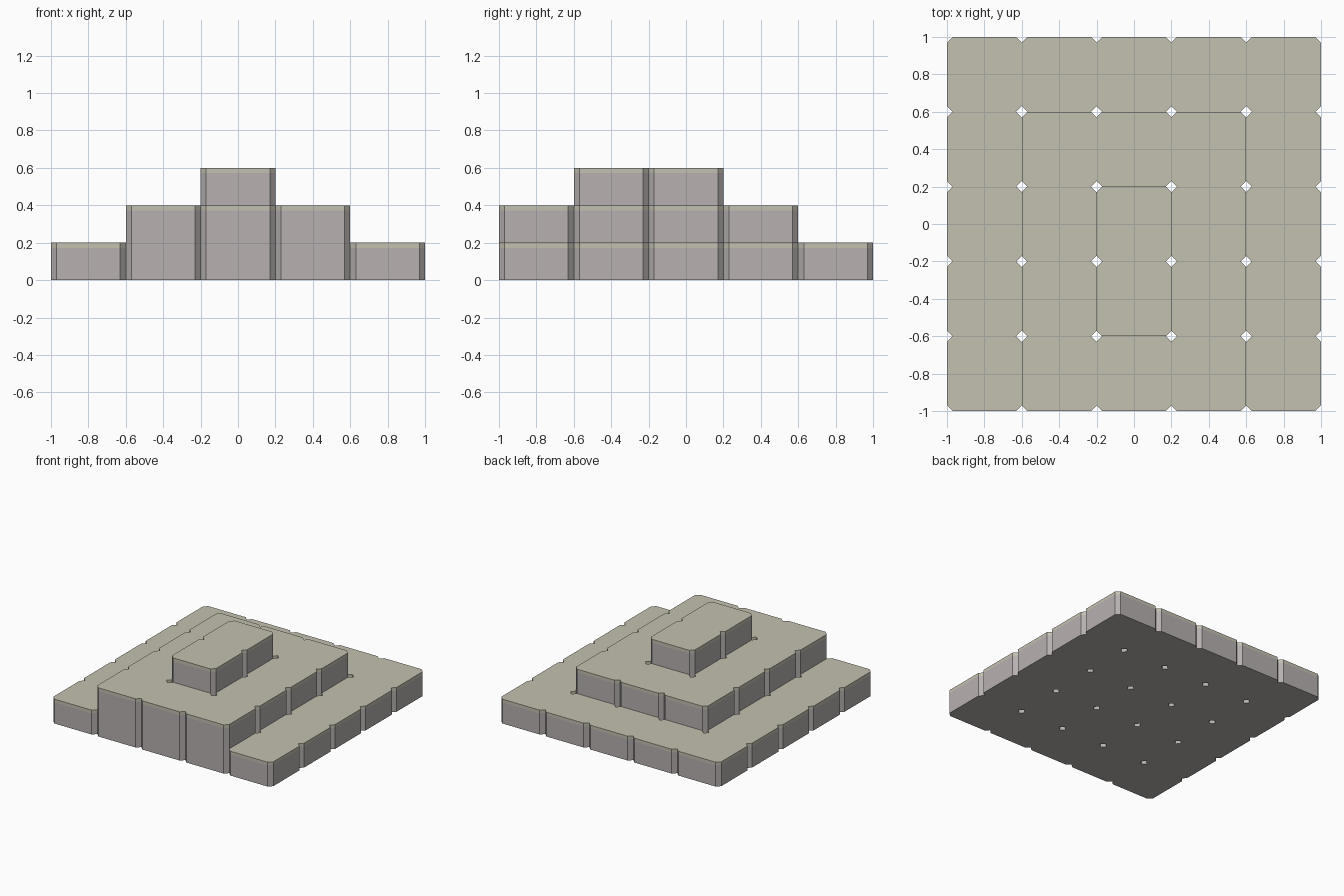
import bpy
import bmesh

cube = bpy.data.objects.get("Cube")
if cube:
    bpy.data.objects.remove(cube, do_unlink=True)

CELLS = 5        # blocks per side
CELL = 0.4       # block width
CUT = 0.03       # corner chamfer
BAND = 0.027     # depth of the pale cap
STEP = 0.2       # height of one tier


def material(name, color):
    mat = bpy.data.materials.new(name)
    mat.use_nodes = True
    mat.diffuse_color = (*color, 1)
    mat.node_tree.nodes["Principled BSDF"].inputs["Base Color"].default_value = (*color, 1)
    return mat


stone = material("grey stone", (0.475, 0.435, 0.435))
cap = material("pale olive cap", (0.552, 0.533, 0.434))


def level(i, j):
    """Number of tiers stacked on a block; 0 outside the base."""
    if not (0 <= i < CELLS and 0 <= j < CELLS):
        return 0
    if i == 2 and 1 <= j <= 2:
        return 3
    if 1 <= i <= 3 and j <= 3:
        return 2
    return 1


def outline(i, j):
    """Chamfered square, counter-clockwise, starting with the front side."""
    cx, cy = ((k - (CELLS - 1) / 2) * CELL for k in (i, j))
    half, inner = CELL / 2, CELL / 2 - CUT
    pts = []
    x, y, u, v = -inner, -half, inner, -half
    for _ in range(4):
        pts += [(cx + x, cy + y), (cx + u, cy + v)]
        x, y, u, v = -y, x, -v, u
    return pts


def add_face(bm, coords, index):
    face = bm.faces.new([bm.verts.new(c) for c in coords])
    face.material_index = index


def add_wall(bm, a, b, low, high, index):
    add_face(bm, [(*a, low), (*b, low), (*b, high), (*a, high)], index)


def add_block(bm, i, j):
    pts = outline(i, j)
    top = level(i, j) * STEP
    neighbours = [(0, -1), (1, 0), (0, 1), (-1, 0)]
    for k in range(8):
        a, b = pts[k], pts[(k + 1) % 8]
        low = 0
        # straight sides start above the neighbouring block
        if k % 2 == 0:
            di, dj = neighbours[k // 2]
            low = level(i + di, j + dj) * STEP
        if low < top:
            add_wall(bm, a, b, low, top - BAND, 0)
            add_wall(bm, a, b, top - BAND, top, 1)
    add_face(bm, [(*p, top) for p in pts], 1)
    add_face(bm, [(*p, 0) for p in reversed(pts)], 0)


# One object for the blocks of each tier
for tier, name in enumerate(("lower_tier", "middle_tier", "upper_tier"), 1):
    bm = bmesh.new()
    for i in range(CELLS):
        for j in range(CELLS):
            if level(i, j) == tier:
                add_block(bm, i, j)
    bmesh.ops.remove_doubles(bm, verts=bm.verts, dist=0.0001)
    mesh = bpy.data.meshes.new(name)
    bm.to_mesh(mesh)
    bm.free()
    mesh.materials.append(stone)
    mesh.materials.append(cap)
    bpy.context.collection.objects.link(bpy.data.objects.new(name, mesh))
